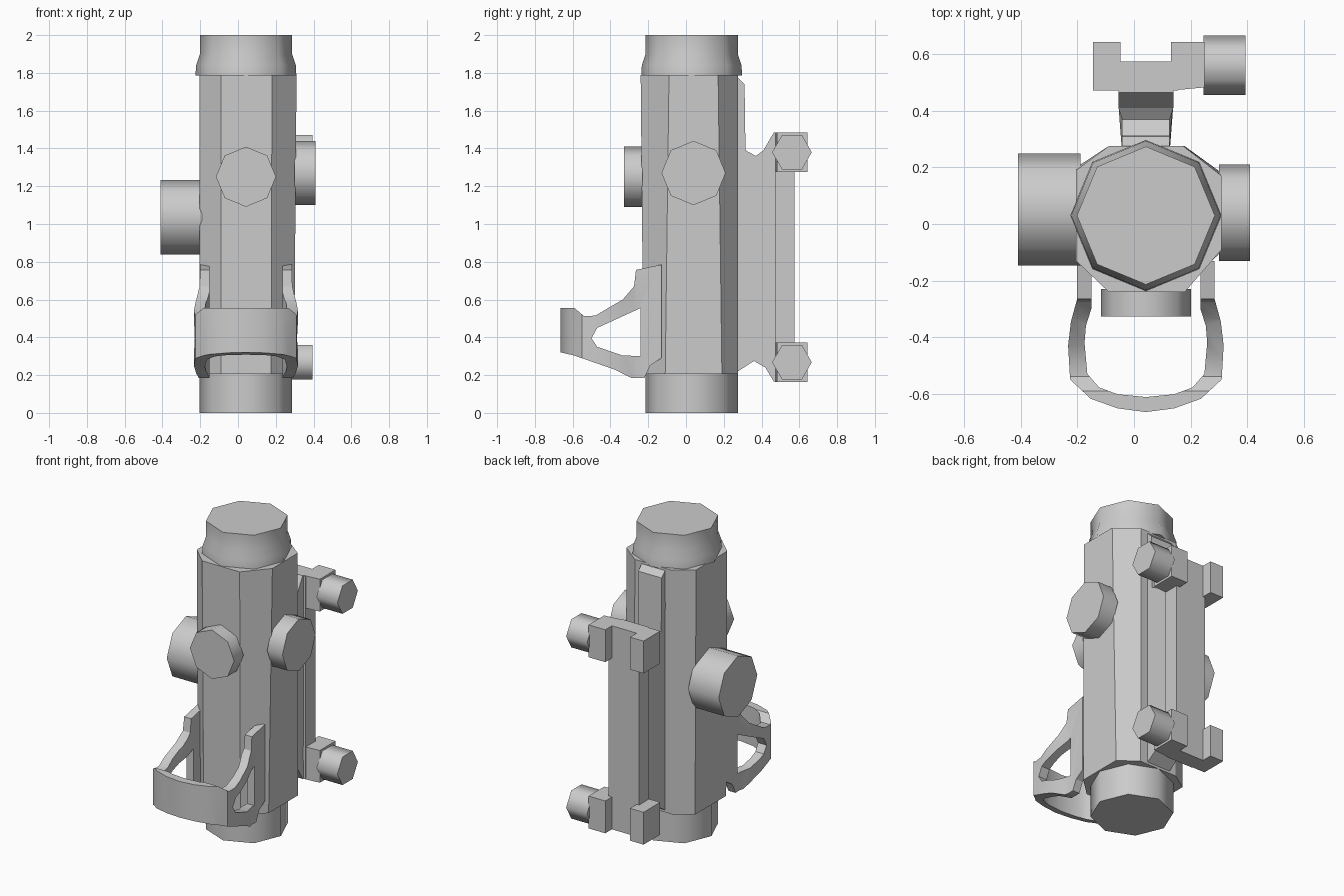
import bpy, bmesh, math

if "Cube" in bpy.data.objects:
    bpy.data.objects.remove(bpy.data.objects["Cube"])

CX, CY = 0.042, 0.03   # axis of the main tube


def loft(name, rings, smooth=None):
    """Closed solid through a list of equal-length 3D rings."""
    bm = bmesh.new()
    rows = [[bm.verts.new(p) for p in r] for r in rings]
    n = len(rows[0])
    for a, b in zip(rows, rows[1:]):
        for i in range(n):
            bm.faces.new((a[i], a[(i + 1) % n], b[(i + 1) % n], b[i]))
    bm.faces.new(rows[0])
    bm.faces.new(rows[-1])
    bmesh.ops.recalc_face_normals(bm, faces=bm.faces)
    mesh = bpy.data.meshes.new(name)
    bm.to_mesh(mesh)
    bm.free()
    obj = bpy.data.objects.new(name, mesh)
    bpy.context.collection.objects.link(obj)
    if smooth:
        shade(obj, smooth)
    return obj


def shade(obj, degrees):
    bpy.ops.object.select_all(action='DESELECT')
    obj.select_set(True)
    bpy.context.view_layer.objects.active = obj
    bpy.ops.object.shade_smooth_by_angle(angle=math.radians(degrees))


def place(axis, t, u, v):
    """Point at t along the axis; u, v are the remaining axes in xyz order."""
    return {'x': (t, u, v), 'y': (u, t, v), 'z': (u, v, t)}[axis]


def turned(name, axis, u, v, profile, sides, smooth=65):
    """Low-sided turned part from (position, radius) pairs."""
    ang = [2 * math.pi * i / sides for i in range(sides)]
    return loft(name, [[place(axis, t, u + r * math.cos(a), v + r * math.sin(a))
                        for a in ang] for t, r in profile], smooth)


def prism(name, axis, pts, a, b):
    return loft(name, [[place(axis, t, *p) for p in pts] for t in (a, b)])


def box(name, x0, x1, y0, y1, z0, z1):
    return prism(name, 'z', [(x0, y0), (x1, y0), (x1, y1), (x0, y1)], z0, z1)


# Main body: slightly tapered chamfered column
low = [(-0.09, -0.225), (0.175, -0.225), (0.297, -0.11), (0.297, 0.19),
       (0.18, 0.275), (-0.09, 0.275), (-0.205, 0.2), (-0.205, -0.12)]
high = [(-0.09, -0.24), (0.18, -0.24), (0.31, -0.09), (0.31, 0.17),
        (0.175, 0.275), (-0.09, 0.275), (-0.205, 0.19), (-0.205, -0.13)]
loft("body", [[(x, y, 0.205) for x, y in low], [(x, y, 1.79) for x, y in high]])

# End caps
turned("bottom_cap", 'z', CX, CY, [(0, 0.245), (0.22, 0.245)], 8)
turned("top_cap", 'z', CX, CY,
       [(1.785, 0.267), (1.84, 0.264), (1.9, 0.244), (2.0, 0.244)], 8)

# Adjustment knobs
turned("left_knob", 'x', 0.052, 1.036, [(-0.41, 0.198), (-0.19, 0.198)], 8)
turned("right_knob", 'x', 0.04, 1.27, [(0.30, 0.17), (0.41, 0.17)], 8)
turned("front_knob", 'y', CX, 1.25, [(-0.327, 0.159), (-0.23, 0.159)], 8)

# Mounting web behind the body, flaring toward the rail plate
web = [(0.25, 0.22), (0.275, 0.22), (0.36, 0.275), (0.42, 0.24), (0.465, 0.165),
       (0.49, 0.165), (0.49, 1.485), (0.465, 1.485), (0.41, 1.39), (0.37, 1.36),
       (0.315, 1.39), (0.31, 1.74), (0.27, 1.78), (0.25, 1.78)]
loft("mount_web", [[(CX + s * (0.097 if y > 0.4 else 0.084), y, z) for y, z in web]
                   for s in (-1, 1)])
box("rail_plate", -0.065, 0.155, 0.473, 0.575, 0.17, 1.48)

# Two U-shaped clamps, each with a hexagonal screw
clamp = [(-0.145, 0.472), (0.13, 0.472), (0.25, 0.483), (0.25, 0.643), (0.13, 0.643),
         (0.13, 0.575), (-0.048, 0.575), (-0.048, 0.643), (-0.145, 0.643)]
for label, zc in (("lower", 0.268), ("upper", 1.38)):
    prism(label + "_clamp", 'z', clamp, zc - 0.105, zc + 0.105)
    turned(label + "_clamp_screw", 'x', 0.561, zc, [(0.245, 0.105), (0.395, 0.105)], 6)

# Front guard: U-shaped plan, trimmed to its side outline and pierced at the sides
half_out = [(0.243, -0.10), (0.243, -0.265), (0.265, -0.345), (0.275, -0.43), (0.268, -0.55),
            (0.195, -0.618), (0.10, -0.652)]
half_in = [(0.10, -0.602), (0.165, -0.578), (0.207, -0.53), (0.217, -0.42), (0.212, -0.36),
           (0.193, -0.30), (0.193, -0.10)]
right = [(CX + x, y) for x, y in half_out]
left = [(CX - x, y) for x, y in half_out]
inner_r = [(CX + x, y) for x, y in half_in]
inner_l = [(CX - x, y) for x, y in half_in]
plan = (right + [(CX, -0.665)] + left[::-1] + inner_l[::-1] + [(CX, -0.612)] + inner_r)
guard = prism("front_guard", 'z', plan, 0.1, 0.9)

outline = [(-0.13, 0.785), (-0.265, 0.757), (-0.275, 0.67), (-0.335, 0.6), (-0.48, 0.515),
           (-0.54, 0.512), (-0.59, 0.555), (-0.69, 0.555), (-0.69, 0.327), (-0.59, 0.303),
           (-0.38, 0.23), (-0.29, 0.185), (-0.22, 0.185), (-0.19, 0.25), (-0.13, 0.29)]
window = [(-0.24, 0.555), (-0.24, 0.3), (-0.34, 0.305), (-0.47, 0.35), (-0.5, 0.395),
          (-0.47, 0.45)]
for op, pts in (('INTERSECT', outline), ('DIFFERENCE', window)):
    cutter = prism("guard_cutter", 'x', pts, -0.6, 0.7)
    cutter.hide_render = True
    mod = guard.modifiers.new("trim", 'BOOLEAN')
    mod.operation, mod.object, mod.solver = op, cutter, 'EXACT'
    bpy.context.view_layer.objects.active = guard
    bpy.ops.object.modifier_apply(modifier=mod.name)
    bpy.data.objects.remove(cutter)
shade(guard, 30)
